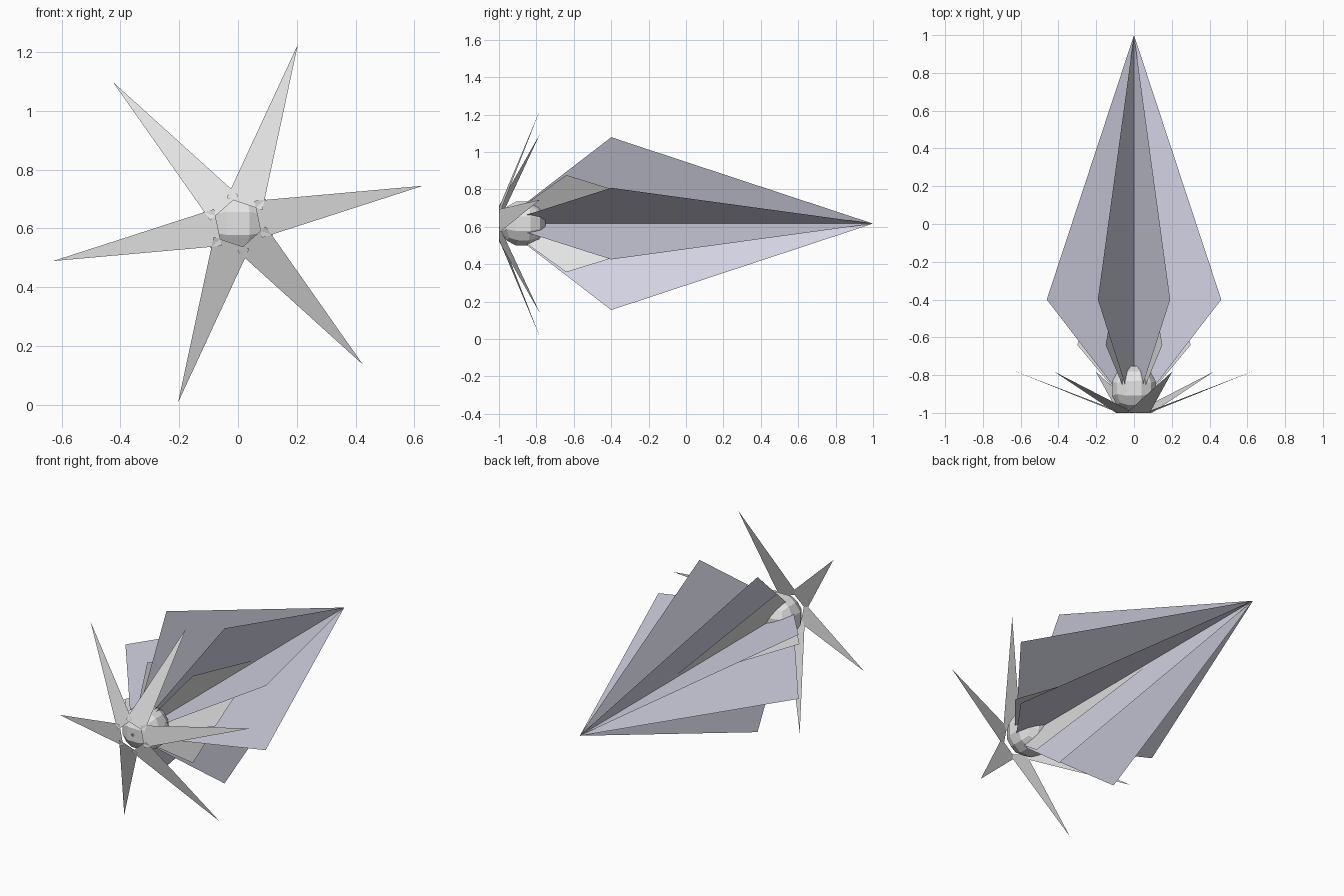
import bpy
import bmesh
from math import cos, sin, pi, radians
from mathutils import Vector

cube = bpy.data.objects.get("Cube")
if cube:
    bpy.data.objects.remove(cube, do_unlink=True)

CENTER_Z = 0.617
NOSE_Y = -1.0


def material(name, color):
    mat = bpy.data.materials.new(name)
    mat.use_nodes = True
    rgba = (*color, 1.0)
    mat.diffuse_color = rgba
    mat.node_tree.nodes["Principled BSDF"].inputs["Base Color"].default_value = rgba
    return mat


pale_grey = material("pale grey", (0.78, 0.78, 0.78))
lavender = material("pale lavender", (0.66, 0.66, 0.78))


def finish(name, bm, mat):
    mesh = bpy.data.meshes.new(name)
    bm.to_mesh(mesh)
    bm.free()
    mesh.materials.append(mat)
    obj = bpy.data.objects.new(name, mesh)
    bpy.context.collection.objects.link(obj)
    obj.location.z = CENTER_Z
    return obj


def radial(angle, radius, y):
    """Point at a distance from the long axis."""
    return Vector((radius * cos(angle), y, radius * sin(angle)))


def crossed_kites(name, count, length, half_width, start, mat):
    """Flat kites that share the long axis, fanned evenly around it."""
    bm = bmesh.new()
    for i in range(count):
        angle = start + i * pi / count
        wide = NOSE_Y + 0.3 * length
        points = (radial(angle, 0, NOSE_Y), radial(angle, half_width, wide),
                  radial(angle, 0, NOSE_Y + length), radial(angle, -half_width, wide))
        bm.faces.new([bm.verts.new(p) for p in points])
    return finish(name, bm, mat)


# Long tail made of crossed flat fins, with a shorter set inside
crossed_kites("large_tail_fins", 4, 2.0, 0.5, radians(22.5), lavender)
crossed_kites("small_tail_fins", 3, 1.2, 0.3, 0.0, pale_grey)

# Six swept-back flat spikes around the nose
bm = bmesh.new()
for i in range(6):
    angle = radians(11.5) + i * pi / 3
    side = radial(angle + pi / 2, 0.064, 0)
    base = radial(angle, 0.07, NOSE_Y)
    tip = radial(angle, 0.642, -0.78)
    bm.faces.new([bm.verts.new(p) for p in (base - side, tip, base + side)])
finish("star_spikes", bm, pale_grey)

# Faceted core ball: a subdivided cube pushed out to a sphere
bm = bmesh.new()
bmesh.ops.create_cube(bm, size=2.0)
bmesh.ops.subdivide_edges(bm, edges=bm.edges[:], cuts=2, use_grid_fill=True)
for v in bm.verts:
    v.co = v.co.normalized() * 0.13
core = finish("core_ball", bm, pale_grey)
core.location.y = -0.87
